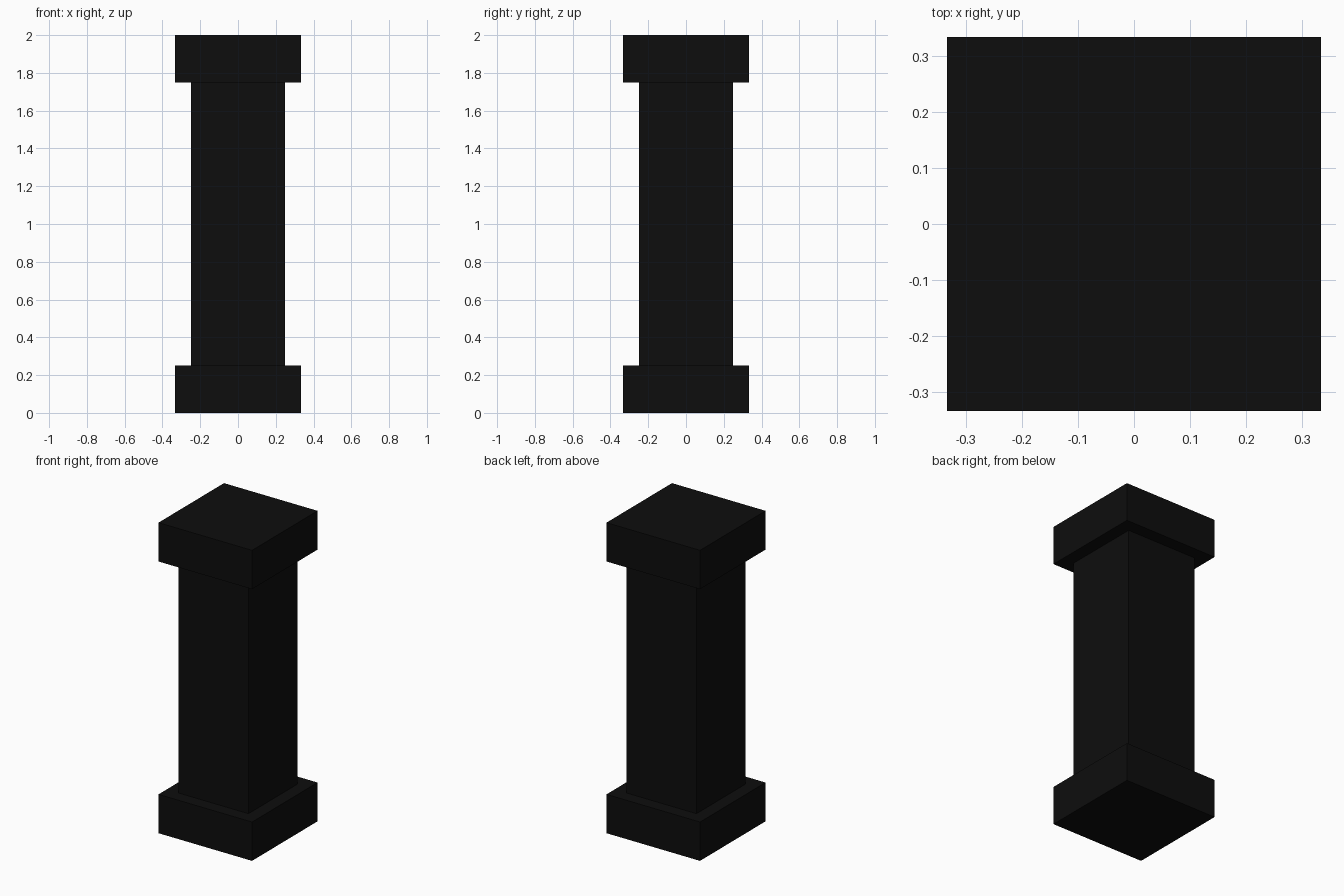
import bpy

# Remove the default cube
default = bpy.data.objects.get("Cube")
if default:
    bpy.data.objects.remove(default, do_unlink=True)

# Near-black stone
COLOUR = (0.004, 0.004, 0.004, 1.0)
stone = bpy.data.materials.new("black_stone")
stone.use_nodes = True
stone.diffuse_color = COLOUR
stone.node_tree.nodes["Principled BSDF"].inputs["Base Color"].default_value = COLOUR


def square_block(name, width, bottom, top):
    """Square block centred on the vertical axis."""
    bpy.ops.mesh.primitive_cube_add(size=1, location=(0, 0, (bottom + top) / 2))
    block = bpy.context.object
    block.name = name
    block.scale = (width, width, top - bottom)
    bpy.ops.object.transform_apply(location=False, rotation=False, scale=True)
    block.data.materials.append(stone)
    return block


# Base, shaft and capital of the pillar
HEIGHT = 2.0
SLAB = 0.25
WIDE = HEIGHT / 3
square_block("base", WIDE, 0, SLAB)
square_block("shaft", 0.5, SLAB, HEIGHT - SLAB)
square_block("capital", WIDE, HEIGHT - SLAB, HEIGHT)
